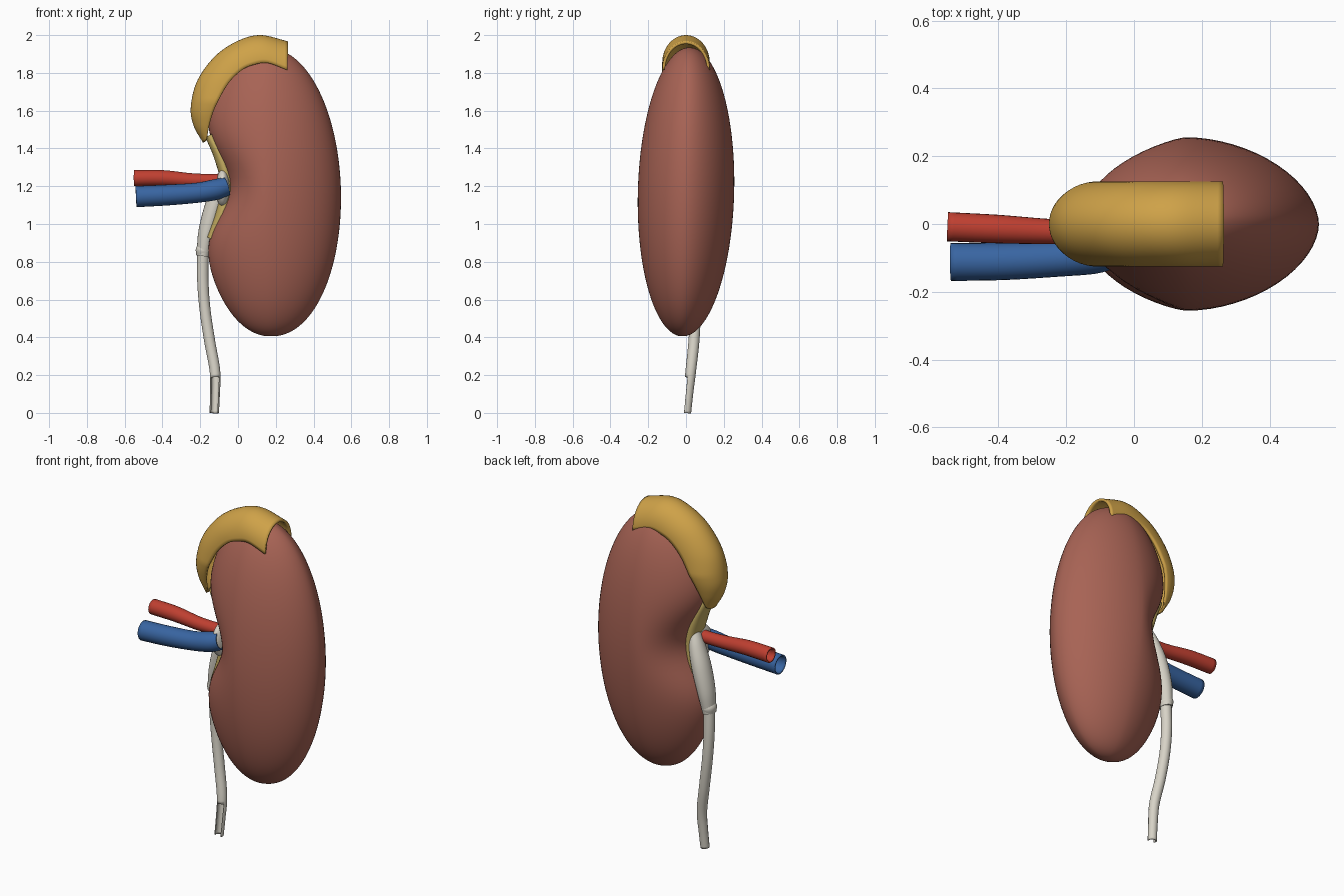
import bpy, bmesh
from math import sin, cos, pi, exp
from mathutils import Vector

cube = bpy.data.objects.get("Cube")
if cube:
    bpy.data.objects.remove(cube)


def material(name, rgb):
    m = bpy.data.materials.new(name)
    m.use_nodes = True
    m.diffuse_color = (*rgb, 1)
    bsdf = m.node_tree.nodes["Principled BSDF"]
    bsdf.inputs["Base Color"].default_value = (*rgb, 1)
    bsdf.inputs["Roughness"].default_value = 0.6
    return m


tissue = material("reddish brown", (0.39, 0.125, 0.09))
gold = material("golden yellow", (0.62, 0.36, 0.065))
fat = material("pale yellow", (0.56, 0.42, 0.12))
red = material("artery red", (0.52, 0.05, 0.03))
blue = material("vein blue", (0.04, 0.13, 0.36))
cream = material("cream white", (0.68, 0.65, 0.57))


def smooth_path(rows, steps=8):
    """Catmull-Rom interpolation of rows of numbers."""
    rows = [Vector(r) for r in rows]
    pts = [rows[0] * 2 - rows[1]] + rows + [rows[-1] * 2 - rows[-2]]
    out = []
    for a, b, c, d in zip(pts, pts[1:], pts[2:], pts[3:]):
        for k in range(steps):
            t = k / steps
            out.append((b * 2 + (c - a) * t + (a * 2 - b * 5 + c * 4 - d) * t**2
                        + (b * 3 - a - c * 3 + d) * t**3) / 2)
    return out + [rows[-1]]


def loft(name, rings, mat, closed=True, caps=False, wall=0, drop=None):
    """Skin a list of rings, optionally capped, cut open or given a wall."""
    bm = bmesh.new()
    loops = [[bm.verts.new(p) for p in ring] for ring in rings]
    n = len(loops[0])
    for a, b in zip(loops, loops[1:]):
        for i in range(n if closed else n - 1):
            j = (i + 1) % n
            bm.faces.new((a[i], a[j], b[j], b[i]))
    if caps:
        bm.faces.new(loops[0])
        bm.faces.new(loops[-1])
    bmesh.ops.recalc_face_normals(bm, faces=bm.faces[:])
    if drop:
        gone = [f for f in bm.faces if drop(f)]
        bmesh.ops.delete(bm, geom=gone, context="FACES")
    me = bpy.data.meshes.new(name)
    bm.to_mesh(me)
    bm.free()
    me.materials.append(mat)
    ob = bpy.data.objects.new(name, me)
    bpy.context.scene.collection.objects.link(ob)
    if wall:
        mod = ob.modifiers.new("wall", "SOLIDIFY")
        mod.thickness = wall
        mod.offset = -1
    bpy.ops.object.select_all(action="DESELECT")
    bpy.context.view_layer.objects.active = ob
    ob.select_set(True)
    bpy.ops.object.shade_smooth_by_angle(angle=0.8)
    return ob


def tube(name, rows, mat, flat=1, sides=24, **kw):
    """Sweep a circle along rows of x, y, z, radius; flat scales its depth."""
    path = smooth_path(rows)
    rings = []
    for i, p in enumerate(path):
        d = (path[min(i + 1, len(path) - 1)] - path[max(i - 1, 0)]).xyz.normalized()
        u = Vector((0, 1, 0))
        u = (u - d * u.dot(d)).normalized()
        v = d.cross(u)
        rings.append([p.xyz + (u * cos(a) * flat + v * sin(a)) * p.w
                      for a in (2 * pi * k / sides for k in range(sides))])
    return loft(name, rings, mat, **kw)


def power(v, e):
    return abs(v) ** e * (1 if v > 0 else -1)


# Bean-shaped body from horizontal sections, dented on its right side
rings = []
for i in range(1, 64):
    t = pi * i / 64
    z = 1.17 - 0.765 * cos(t)
    s = sin(t) ** 0.95
    xc = 0.16 + 0.015 * cos(t)
    yc = -0.018 * cos(t)
    left = 0.372 * s - 0.165 * exp(-((z - 1.2) / 0.23) ** 2)
    rings.append([])
    for k in range(64):
        a = 2 * pi * k / 64
        reach = 0.385 * s if cos(a) > 0 else left
        rings[-1].append((xc + reach * power(cos(a), 1.1),
                          yc + 0.255 * sin(t) * power(sin(a), 1.1), z))
loft("kidney_body", rings, tissue, caps=True)

# Arched gland over the top: outer x, z, lower edge x, z
ridge = [(-0.185, 1.43, -0.165, 1.45), (-0.235, 1.52, -0.15, 1.53),
         (-0.25, 1.62, -0.12, 1.62), (-0.215, 1.76, -0.055, 1.74),
         (-0.12, 1.89, 0.02, 1.815), (0, 1.97, 0.09, 1.845),
         (0.12, 2.0, 0.16, 1.852), (0.265, 1.967, 0.262, 1.815)]
rings = []
path = smooth_path(ridge)
for i, p in enumerate(path):
    w = 0.126 * min(1, 0.3 + 2.2 * i / len(path)) ** 0.7
    rings.append([])
    for k in range(25):
        a = pi * (k / 24 - 0.5)
        rings[-1].append((p[2] + (p[0] - p[2]) * cos(a), w * sin(a),
                          p[3] + (p[1] - p[3]) * cos(a)))
loft("adrenal_gland", rings, gold, closed=False, wall=0.015)

# Fat lining the dent
tube("hilum_fat", [(-0.15, 0, 1.47, 0.025), (-0.09, 0, 1.35, 0.035),
                   (-0.055, 0, 1.2, 0.035), (-0.085, 0, 1.05, 0.035),
                   (-0.14, 0, 0.92, 0.025)], fat, flat=1.9, caps=True)

# Blood vessels, open at the outer end
tube("renal_artery", [(-0.55, -0.008, 1.243, 0.043), (-0.4, -0.015, 1.243, 0.042),
                      (-0.25, -0.022, 1.232, 0.037), (-0.14, -0.022, 1.23, 0.035),
                      (-0.05, -0.02, 1.235, 0.035)], red, wall=0.008)
tube("renal_vein", [(-0.54, -0.112, 1.145, 0.056), (-0.38, -0.11, 1.153, 0.055),
                    (-0.22, -0.102, 1.165, 0.053), (-0.12, -0.092, 1.182, 0.055),
                    (-0.06, -0.08, 1.2, 0.05)], blue, wall=0.008)

# Collar where the vessels enter
bpy.ops.mesh.primitive_uv_sphere_add(segments=32, ring_count=20, location=(-0.08, -0.03, 1.19))
collar = bpy.context.object
collar.name = "hilum_collar"
collar.scale = (0.038, 0.085, 0.1)
collar.data.materials.append(cream)
bpy.ops.object.shade_smooth_by_angle(angle=0.8)

# Funnel, its lower rim and the long duct, slit open at the front end
tube("renal_pelvis", [(-0.075, 0.02, 1.27, 0.025), (-0.095, 0.03, 1.19, 0.042),
                      (-0.13, 0.04, 1.08, 0.05), (-0.165, 0.045, 0.95, 0.046),
                      (-0.185, 0.045, 0.83, 0.034)], cream, flat=1.2, caps=True)
tube("pelvis_rim", [(-0.179, 0.045, 0.885, 0.034), (-0.183, 0.045, 0.86, 0.041),
                    (-0.187, 0.045, 0.83, 0.034)], cream, flat=1.1, caps=True)
tube("ureter", [(-0.185, 0.045, 0.86, 0.031), (-0.186, 0.05, 0.7, 0.03),
                (-0.175, 0.05, 0.55, 0.029), (-0.15, 0.042, 0.38, 0.029),
                (-0.122, 0.025, 0.22, 0.028), (-0.122, 0.012, 0.1, 0.026),
                (-0.126, 0.002, 0, 0.025)], cream, wall=0.006,
     drop=lambda f: f.calc_center_median().z < 0.19 and f.normal.y < -0.55)
